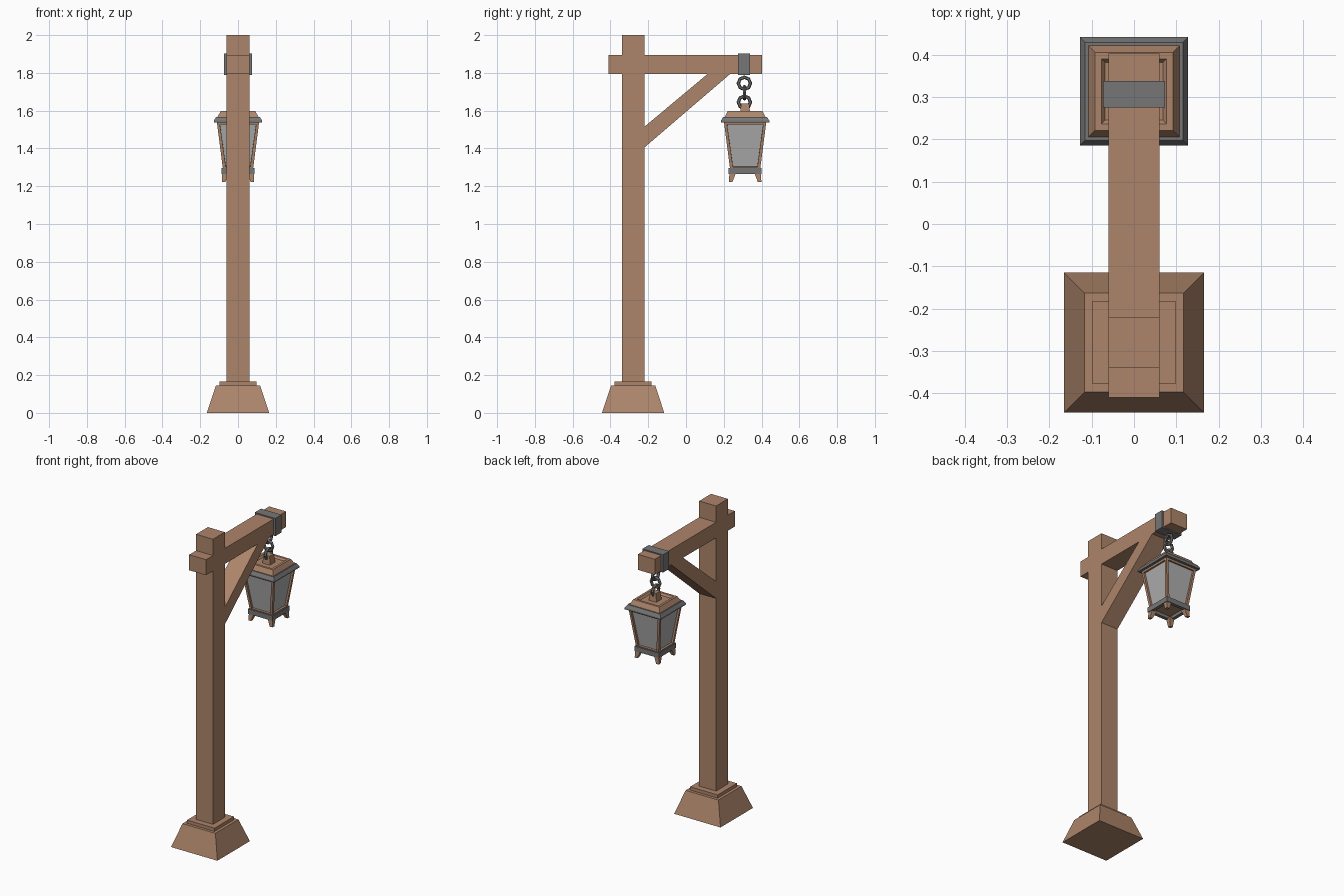
import bpy, bmesh, math
from mathutils import Vector

if "Cube" in bpy.data.objects:
    bpy.data.objects.remove(bpy.data.objects["Cube"])


def material(name, col):
    m = bpy.data.materials.new(name)
    m.diffuse_color = (*col, 1)
    m.use_nodes = True
    m.node_tree.nodes["Principled BSDF"].inputs["Base Color"].default_value = m.diffuse_color
    return m


WOOD = material("wood", (0.42, 0.235, 0.145))
METAL = material("dark_metal", (0.18, 0.18, 0.18))
POST_Y, LAMP_Y = -0.28, 0.313


def finish(name, bm, mat):
    bmesh.ops.recalc_face_normals(bm, faces=bm.faces)
    me = bpy.data.meshes.new(name)
    bm.to_mesh(me)
    bm.free()
    ob = bpy.data.objects.new(name, me)
    bpy.context.collection.objects.link(ob)
    if mat:
        me.materials.append(mat)
    return ob


def square_loft(name, rings, cy, mat, closed=False):
    """Stack of square rings (half width, z); closed joins last to first."""
    bm = bmesh.new()
    loops = [[bm.verts.new((sx * h, cy + sy * h, z))
              for sx, sy in ((-1, -1), (1, -1), (1, 1), (-1, 1))] for h, z in rings]
    pairs = list(zip(loops, loops[1:]))
    if closed:
        pairs.append((loops[-1], loops[0]))
    else:
        bm.faces.new(loops[0])
        bm.faces.new(loops[-1])
    for a, b in pairs:
        for i in range(4):
            j = (i + 1) % 4
            bm.faces.new((a[i], a[j], b[j], b[i]))
    return finish(name, bm, mat)


def side_profile(name, pts, half, mat):
    """Extrude a (y, z) outline across x."""
    bm = bmesh.new()
    f = bm.faces.new([bm.verts.new((-half, y, z)) for y, z in pts])
    ext = bmesh.ops.extrude_face_region(bm, geom=[f])["geom"]
    bmesh.ops.translate(bm, vec=(2 * half, 0, 0),
                        verts=[v for v in ext if isinstance(v, bmesh.types.BMVert)])
    return finish(name, bm, mat)


def rect(y0, y1, z0, z1):
    return [(y0, z0), (y1, z0), (y1, z1), (y0, z1)]


# Stepped base
square_loft("base", [(0.165, 0), (0.117, 0.145), (0.098, 0.145), (0.098, 0.166)],
            POST_Y, WOOD)

# Post, cross beam and diagonal brace, all flush
square_loft("post", [(0.06, 0.16), (0.06, 2.0)], POST_Y, WOOD)
side_profile("beam_front_stub", rect(-0.41, -0.34, 1.795, 1.895), 0.06, WOOD)
side_profile("beam", rect(-0.22, 0.403, 1.795, 1.895), 0.06, WOOD)
side_profile("brace", [(-0.22, 1.405), (0.235, 1.795), (0.115, 1.795), (-0.22, 1.515)],
             0.06, WOOD)

# Metal strap around the beam
side_profile("beam_strap", rect(0.275, 0.338, 1.788, 1.902), 0.073, METAL)

# Chain of alternating links
for i, z in enumerate((1.745, 1.695, 1.645)):
    bpy.ops.mesh.primitive_torus_add(
        major_segments=8, minor_segments=6, major_radius=0.032, minor_radius=0.0095,
        location=(0, 0.309, z))
    link = bpy.context.object
    link.name = f"chain_link_{i + 1}"
    rot_z = 0 if i % 2 else math.pi / 2
    link.rotation_euler = (math.pi / 2, math.radians(0), rot_z)
    link.data.materials.append(METAL)

# Lantern cap with recessed top, knob and metal rim
square_loft("lantern_cap", [(0.108, 1.56), (0.108, 1.567), (0.092, 1.597),
                            (0.077, 1.597), (0.068, 1.585)], LAMP_Y, WOOD)
square_loft("cap_knob", [(0.027, 1.585), (0.021, 1.638)], LAMP_Y, WOOD)
square_loft("cap_rim", [(0.108, 1.538), (0.128, 1.538), (0.128, 1.547),
                        (0.116, 1.567), (0.106, 1.567)], LAMP_Y, METAL)

# Lantern body: tapered frame with inset panes
body = square_loft("lantern_frame", [(0.079, 1.285), (0.112, 1.54)], LAMP_Y, WOOD)
body.data.materials.append(material("glass", (0.42, 0.42, 0.42)))
bm = bmesh.new()
bm.from_mesh(body.data)
sides = [f for f in bm.faces if abs(f.normal.z) < 0.5]
bmesh.ops.inset_individual(bm, faces=sides, thickness=0.022)
bmesh.ops.inset_individual(bm, faces=sides, thickness=0.0005, depth=-0.012)
for f in sides:
    f.material_index = 1
bm.to_mesh(body.data)
bm.free()

# Metal band round the foot of the lantern
square_loft("bottom_band", [(0.066, 1.265), (0.087, 1.265), (0.087, 1.297), (0.066, 1.297)],
            LAMP_Y, METAL, closed=True)

# Four tapered feet at the corners
for sx in (-1, 1):
    for sy in (-1, 1):
        bm = bmesh.new()
        for inner, outer, z in ((0.048, 0.083, 1.272), (0.067, 0.086, 1.223)):
            for a in (inner, outer):
                for b in (inner, outer):
                    bm.verts.new((sx * a, LAMP_Y + sy * b, z))
        bmesh.ops.convex_hull(bm, input=bm.verts)
        finish("lantern_foot", bm, WOOD)
